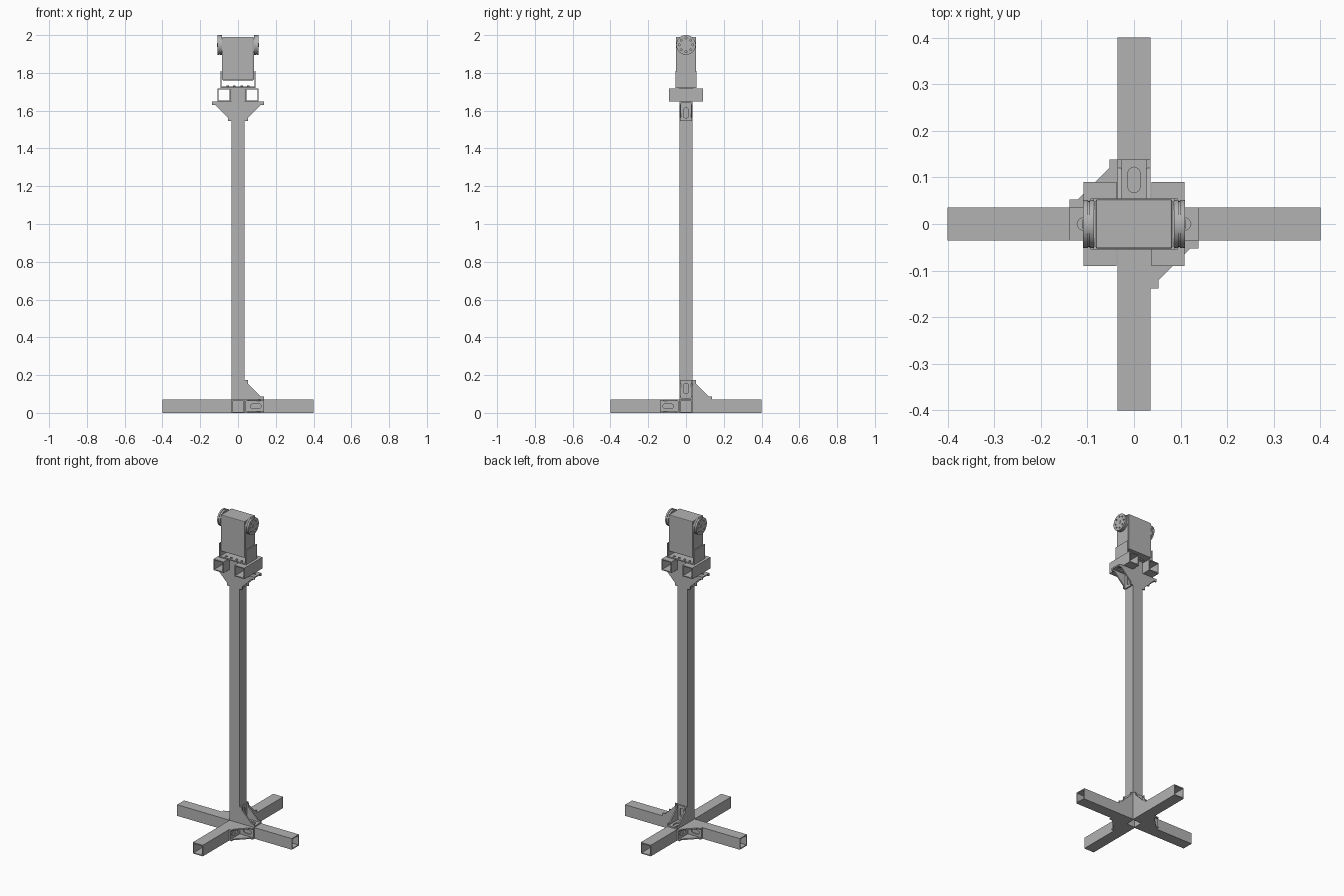
import bpy, bmesh, math
from mathutils import Matrix, Vector

cube = bpy.data.objects.get("Cube")
if cube:
    bpy.data.objects.remove(cube)

grey = bpy.data.materials.new("plain grey")
grey.use_nodes = True
colour = (0.45, 0.45, 0.45, 1)
grey.diffuse_color = colour
grey.node_tree.nodes["Principled BSDF"].inputs["Base Color"].default_value = colour

X, Y, Z = Vector((1, 0, 0)), Vector((0, 1, 0)), Vector((0, 0, 1))


def frame(origin, u, v):
    """Matrix whose local axes are u, v and u x v."""
    m = Matrix((u, v, u.cross(v))).transposed().to_4x4()
    m.translation = origin
    return m


def rect(w, h):
    return [(-w / 2, -h / 2), (w / 2, -h / 2), (w / 2, h / 2), (-w / 2, h / 2)]


def circle(r, n=32, cx=0, cy=0):
    return [(cx + r * math.cos(i * math.tau / n), cy + r * math.sin(i * math.tau / n))
            for i in range(n)]


def slot(length, width, n=8):
    r, d = width / 2, (length - width) / 2
    pts = []
    for side in (0, 1):
        for i in range(n + 1):
            a = math.pi * (side - 0.5 + i / n)
            pts.append(((d if side == 0 else -d) + r * math.cos(a), r * math.sin(a)))
    return pts


def prism(bm, loops, depth, matrix):
    """Extrude an outline (first loop) with holes (other loops) along local z."""
    part = bmesh.new()
    for loop in loops:
        vs = [part.verts.new((p[0], p[1], 0)) for p in loop]
        for i, v in enumerate(vs):
            part.edges.new((v, vs[i - 1]))
    bmesh.ops.triangle_fill(part, edges=part.edges[:], use_beauty=True, normal=Z)
    new = bmesh.ops.extrude_face_region(part, geom=part.faces[:])["geom"]
    bmesh.ops.translate(part, vec=Z * depth,
                        verts=[g for g in new if isinstance(g, bmesh.types.BMVert)])
    bmesh.ops.recalc_face_normals(part, faces=part.faces[:])
    part.transform(matrix)
    mesh = bpy.data.meshes.new("piece")
    part.to_mesh(mesh)
    part.free()
    bm.from_mesh(mesh)
    bpy.data.meshes.remove(mesh)


def box(bm, size, centre):
    m = Matrix.Translation(centre) @ Matrix.Diagonal((*size, 1))
    bmesh.ops.create_cube(bm, size=1, matrix=m)


def finish(bm, name, smooth=False, bevel=0):
    mesh = bpy.data.meshes.new(name)
    bm.to_mesh(mesh)
    bm.free()
    mesh.materials.append(grey)
    obj = bpy.data.objects.new(name, mesh)
    bpy.context.collection.objects.link(obj)
    if bevel:
        mod = obj.modifiers.new("soft_edges", "BEVEL")
        mod.width, mod.segments = bevel, 2
    if smooth:
        bpy.ops.object.select_all(action="DESELECT")
        obj.select_set(True)
        bpy.context.view_layer.objects.active = obj
        bpy.ops.object.shade_smooth_by_angle(angle=math.radians(30))
    return obj


S = 0.07            # outer width of the square tube
H = S / 2
WALL = 0.006
POST_TOP = 1.72
RAIL_Z = 1.648      # underside of the short rails


def tube(name, start, direction, length):
    bm = bmesh.new()
    side = Z if abs(direction.z) < 0.5 else X
    inner = S - 2 * WALL
    prism(bm, [rect(S, S), rect(inner, inner)], length,
          frame(start, side, direction.cross(side)))
    finish(bm, name)


# Post, four feet and two short rails beside the post top
tube("post", Vector((0, 0, 0)), Z, POST_TOP)
for name, d in (("left", X), ("right", -X), ("back", Y), ("front", -Y)):
    tube(name + "_foot", d * H + Z * H, d, 0.4 - H)
for name, s in (("left", 1), ("right", -1)):
    tube(name + "_rail", Vector((s * 0.073, -0.09, RAIL_Z + H)), Y, 0.18)

# Corner bracket: two slotted flanges between two stepped triangular cheeks
LEG, TIP, SHEET = 0.103, 0.018, 0.008
CHEEK = [(0, 0), (LEG, 0), (LEG, TIP), (LEG - TIP, TIP),
         (TIP, LEG - TIP), (TIP, LEG), (0, LEG)]


def bracket(name, corner, u, v):
    bm = bmesh.new()
    for z in (-H, H - SHEET):
        prism(bm, [CHEEK], SHEET, Matrix.Translation((0, 0, z)))
    flange = [rect(LEG, S - 2 * SHEET), [(x + 0.008, y) for x, y in slot(0.055, 0.026)]]
    prism(bm, flange, SHEET, frame(X * LEG / 2, X, -Z))
    prism(bm, flange, SHEET, frame(Y * LEG / 2, Y, Z))
    bm.transform(frame(corner, u, v))
    finish(bm, name)


bracket("left_foot_bracket", X * H + Z * S, X, Z)
bracket("back_foot_bracket", Y * H + Z * S, Y, Z)
bracket("front_left_bracket", Vector((H, -H, H)), X, -Y)
bracket("back_right_bracket", Vector((-H, H, H)), -X, Y)
bracket("left_rail_bracket", Vector((H, 0, RAIL_Z)), X, -Z)
bracket("right_rail_bracket", Vector((-H, 0, RAIL_Z)), -X, -Z)

# U-shaped cradle under the motor
bm = bmesh.new()
box(bm, (0.186, 0.11, 0.007), (0, 0, POST_TOP + 0.0035))
for s in (-1, 1):
    box(bm, (0.006, 0.11, 0.09), (s * 0.09, 0, POST_TOP + 0.045))
finish(bm, "cradle")

# Cradle screws
bm = bmesh.new()
for x in (-0.055, -0.02, 0.02, 0.055):
    for y in (-0.04, 0.04):
        prism(bm, [circle(0.007, 12)], 0.006, Matrix.Translation((x, y, POST_TOP + 0.006)))
finish(bm, "cradle_screws", smooth=True)

# Motor body with slim end covers
BOTTOM, TOP = 1.76, 1.99
MID = (BOTTOM + TOP) / 2
bm = bmesh.new()
box(bm, (0.164, 0.106, TOP - BOTTOM), (0, 0, MID))
finish(bm, "motor_body", bevel=0.004)
bm = bmesh.new()
for s in (-1, 1):
    box(bm, (0.005, 0.096, TOP - BOTTOM - 0.008), (s * 0.0835, 0, MID))
finish(bm, "motor_end_covers")

# Round horns on both sides: a hub, a drilled disc and a centre screw
AXIS, R = 1.948, 0.052
holes = [circle(0.005, 10, 0.036 * math.cos(i * math.tau / 8), 0.036 * math.sin(i * math.tau / 8))
         for i in range(8)]
for name, d in (("left", X), ("right", -X)):
    def at(x):
        return frame(d * x + Z * AXIS, Y, Z if d.x > 0 else -Z)
    bm = bmesh.new()
    prism(bm, [circle(R)], 0.01, at(0.086))
    prism(bm, [circle(R - 0.003)], 0.003, at(0.096))
    prism(bm, [circle(R)] + holes, 0.01, at(0.099))
    prism(bm, [circle(0.01, 16)], 0.002, at(0.109))
    finish(bm, name + "_horn", smooth=True)
